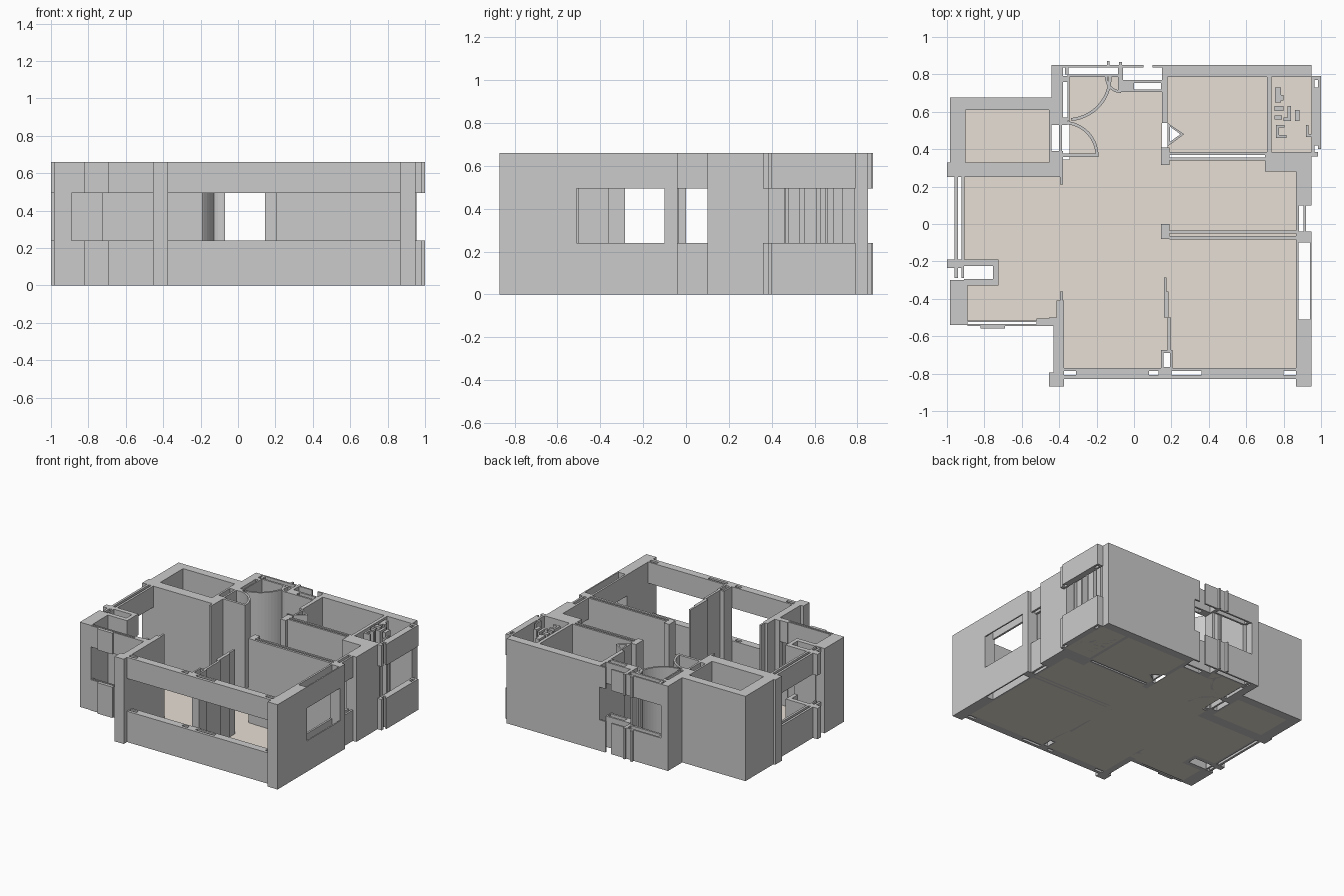
import bpy, bmesh, math

H, SILL, HEAD = 0.66, 0.24, 0.495
FULL = [(0, H)]
OPEN = [(0, SILL), (HEAD, H)]      # wall below and above a window band


def rect(x0, x1, y0, y1):
    return [(x0, y0), (x1, y0), (x1, y1), (x0, y1)]


def prism(bm, pts, z0, z1):
    low = [bm.verts.new((x, y, z0)) for x, y in pts]
    high = [bm.verts.new((x, y, z1)) for x, y in pts]
    bm.faces.new(low[::-1])
    bm.faces.new(high)
    for i in range(len(pts)):
        j = (i + 1) % len(pts)
        bm.faces.new((low[i], low[j], high[j], high[i]))


def build(name, outlines, spans=FULL):
    bm = bmesh.new()
    for pts in outlines:
        for z0, z1 in spans:
            prism(bm, pts, z0, z1)
    bmesh.ops.recalc_face_normals(bm, faces=bm.faces)
    me = bpy.data.meshes.new(name)
    bm.to_mesh(me)
    bm.free()
    ob = bpy.data.objects.new(name, me)
    bpy.context.collection.objects.link(ob)
    return ob


def walls(name, boxes, spans=FULL):
    return build(name, [rect(*b) for b in boxes], spans)


def frame(x0, x1, y0, y1, a, b, c, d):
    """Four boxes around a hollow shaft a..b, c..d."""
    return [(x0, a, y0, y1), (b, x1, y0, y1), (a, b, y0, c), (a, b, d, y1)]


def arc_wall(cx, cy, r, t, a0, a1, n=14):
    ang = [math.radians(a0 + (a1 - a0) * i / n) for i in range(n + 1)]
    outer = [(cx + r * math.cos(a), cy + r * math.sin(a)) for a in ang]
    inner = [(cx + (r - t) * math.cos(a), cy + (r - t) * math.sin(a)) for a in ang]
    return outer + inner[::-1]


# Back left room
walls("back_left_room_walls", [
    (-.985, -.90, .33, .675), (-.90, -.44, .61, .675),
    (-1.0, -.395, .25, .33), (-.455, -.44, .33, .61),
    (-.44, -.395, .33, .39), (-.40, -.385, .39, .53)])
# Wall beside the entrance, with its narrow cavity
walls("entrance_side_wall", [
    (-.44, -.38, .53, .85), (-.355, -.345, .55, .79),
    (-.38, -.355, .53, .57), (-.38, -.355, .76, .79), (-.395, -.38, .21, .39)])
# Solid back and right walls
walls("back_wall", [(.15, .95, .785, .85)])
walls("right_wall", [
    (.70, .95, .28, .385), (.865, .95, .10, .28), (.865, .95, -.10, -.04),
    (.865, .95, -.87, -.51)])
# Front left corner and left room walls
walls("front_left_walls", [
    (-.455, -.43, -.87, -.795), (-.43, -.375, -.87, -.50),
    (-.415, -.375, -.50, -.41), (-.395, -.38, -.41, -.36),
    (-.985, -.89, -.54, -.30), (-.455, -.43, -.545, -.50)])

# Windowed walls
walls("front_window_wall", [
    (-.375, .865, -.83, -.807), (-.375, .865, -.785, -.77),
    (-.31, .08, -.807, -.785), (.13, .20, -.807, -.785),
    (.36, .80, -.807, -.785)], OPEN)
walls("right_window_wall", [
    (.94, .95, -.51, -.10), (.865, .88, -.51, -.10)], OPEN)
walls("small_right_window_wall", [
    (.865, .882, -.04, .10), (.905, .92, -.04, .10)], OPEN)
walls("back_right_window_wall", [
    (.95, .965, .36, .79), (.965, .985, .36, .385), (.965, .985, .77, .79),
    (.965, .985, .42, .73), (.985, 1.0, .40, .79)], OPEN)
walls("left_window_wall", [
    (-.96, -.942, -.19, .25), (-.922, -.905, -.19, .25),
    (-.96, -.942, -.29, -.235), (-.922, -.91, -.29, -.235),
    (-1.0, -.91, -.235, -.19)] , OPEN)
walls("front_left_window_wall", [
    (-.89, -.455, -.545, -.535), (-.89, -.455, -.525, -.515),
    (-.82, -.69, -.56, -.545), (-.52, -.455, -.535, -.505)], OPEN)
walls("back_window_wall", [
    (-.38, .05, .837, .85), (-.355, -.07, .785, .80),
    (-.085, -.06, .77, .837), (-.145, -.13, .85, .872),
    (-.08, -.065, .85, .865), (-.37, -.35, .80, .837), (.10, .15, .837, .85)]
    + frame(-.07, .15, .705, .77, 0, .145, .72, .755), OPEN)

# Shaft on the left wall; the window band runs through its rear part
walls("left_shaft_front", [(-.91, -.725, -.33, -.295)])
walls("left_shaft_back", [
    (-.755, -.725, -.295, -.19), (-.91, -.755, -.225, -.19)], OPEN)

# Interior partitions
walls("back_partition", [
    (.15, .18, .54, .785), (.145, .19, .315, .41),
    (.19, .70, .37, .385), (.19, .70, .34, .355), (.71, .735, .385, .785)])
walls("middle_partition", [
    (.145, .19, -.08, 0), (.19, .865, -.05, -.035), (.19, .865, -.083, -.065)])
walls("front_partition", [
    (.16, .175, -.50, -.285), (.175, .185, -.50, -.36), (.18, .198, -.68, -.50)]
    + frame(.145, .205, -.77, -.675, .158, .192, -.765, -.69))

# Door leaves and their swing arcs
build("door_swing_arcs", [
    arc_wall(-.355, .785, .235, .016, -85, 0),
    arc_wall(-.375, .365, .185, .016, 0, 85),
    arc_wall(-.07, .785, .085, .014, 180, 265, 8)])
walls("door_leaves", [(-.38, -.19, .358, .378), (-.085, -.07, .70, .785)])
# Hollow triangular post on the back partition
build("triangular_post", [
    [(.18, .54), (.268, .48), (.248, .48), (.193, .52)],
    [(.18, .415), (.193, .44), (.248, .48), (.268, .48)],
    [(.18, .415), (.18, .54), (.193, .52), (.193, .44)]])
# Plain fixture columns in the back right room
walls("fixture_columns", [
    (.755, .785, .65, .73), (.785, .80, .66, .69), (.75, .80, .605, .63),
    (.75, .79, .56, .58), (.80, .84, .55, .57), (.82, .84, .57, .63),
    (.86, .885, .55, .61), (.76, .775, .46, .53), (.775, .815, .46, .475),
    (.775, .805, .515, .53), (.92, .932, .465, .53), (.932, .955, .465, .48)])

# Floor, leaving shafts and cavities open
floor = build("floor", [
    rect(-.90, -.455, .33, .61), rect(-.905, -.38, -.19, .25),
    rect(-.89, -.38, -.515, -.33), rect(-.725, -.38, -.33, -.19),
    rect(-.38, .145, -.77, .345), rect(.145, .205, -.675, .345),
    rect(.205, .865, -.77, .345), rect(-.345, .15, .345, .705),
    rect(-.345, -.07, .705, .785), rect(.735, .955, .385, .785),
    [(.18, .385), (.71, .385), (.71, .785), (.18, .785), (.18, .53),
     (.255, .48), (.18, .43)]], [(0, .004)])
mat = bpy.data.materials.new("floor_beige")
mat.diffuse_color = (.80, .74, .66, 1)
floor.data.materials.append(mat)
